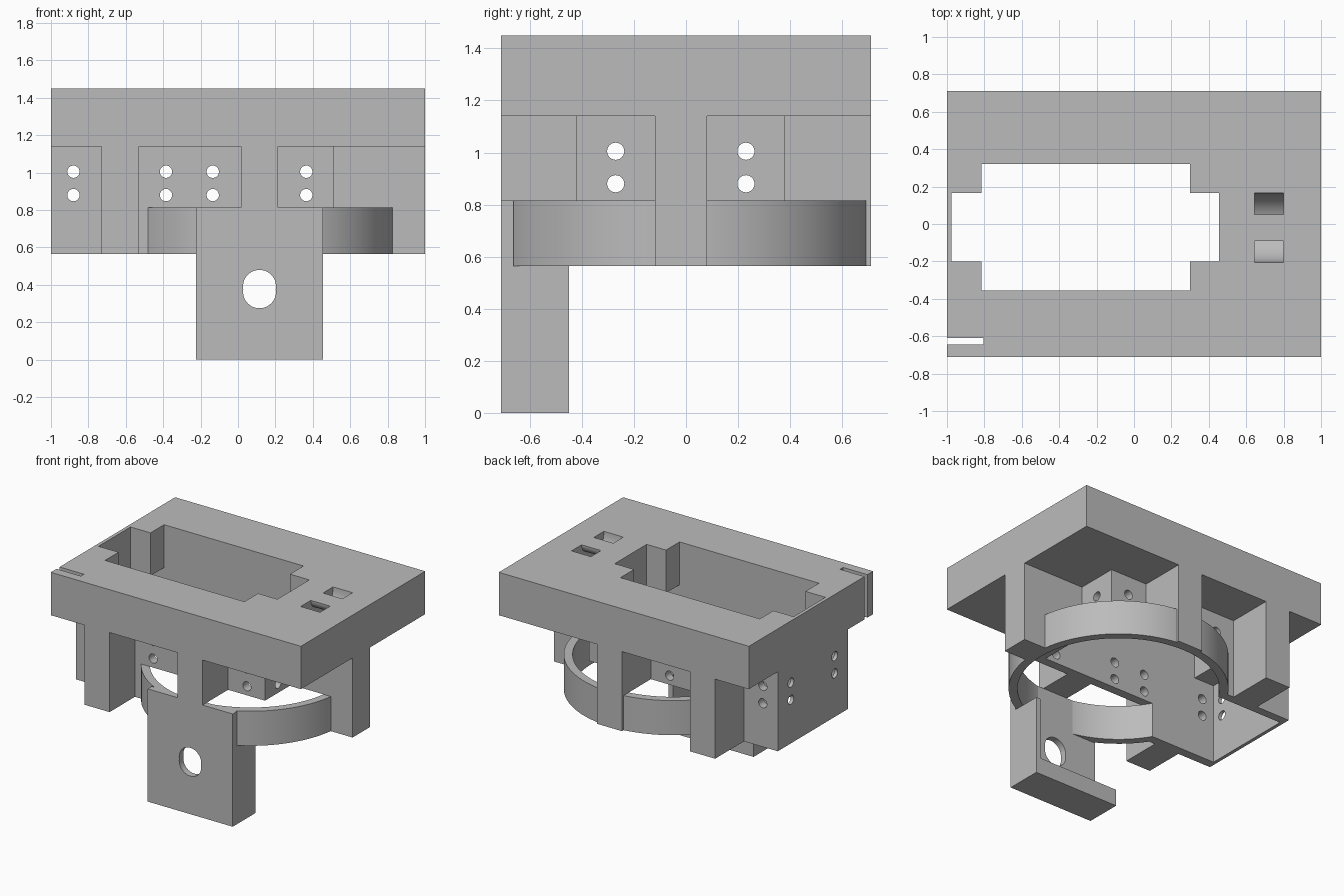
import bpy
import bmesh
import math
from mathutils import Matrix, Vector

if "Cube" in bpy.data.objects:
    bpy.data.objects.remove(bpy.data.objects["Cube"], do_unlink=True)

grey = bpy.data.materials.new("plain_grey")
grey.use_nodes = True
grey.diffuse_color = (0.5, 0.5, 0.5, 1)
grey.node_tree.nodes["Principled BSDF"].inputs["Base Color"].default_value = (0.5, 0.5, 0.5, 1)

CX, CY = 0.115, -0.02            # ring centre
R_OUT, R_IN = 0.718, 0.66
BOTTOM, RING_TOP, PLATE_Z, TOP = 0.565, 0.815, 1.14, 1.45


def finish(name, bm):
    bmesh.ops.recalc_face_normals(bm, faces=bm.faces)
    mesh = bpy.data.meshes.new(name)
    bm.to_mesh(mesh)
    bm.free()
    mesh.materials.append(grey)
    obj = bpy.data.objects.new(name, mesh)
    bpy.context.collection.objects.link(obj)
    return obj


def box(name, x, y, z):
    bm = bmesh.new()
    size = Matrix.Diagonal((x[1] - x[0], y[1] - y[0], z[1] - z[0], 1))
    mid = Vector((sum(x), sum(y), sum(z))) / 2
    bmesh.ops.create_cube(bm, size=1, matrix=Matrix.Translation(mid) @ size)
    return finish(name, bm)


def cylinder(name, centre, radius, length, axis="Z", segments=32):
    turn = {"X": Matrix.Rotation(math.pi / 2, 4, "Y"),
            "Y": Matrix.Rotation(math.pi / 2, 4, "X"),
            "Z": Matrix.Identity(4)}[axis]
    bm = bmesh.new()
    bmesh.ops.create_cone(bm, cap_ends=True, segments=segments, radius1=radius,
                          radius2=radius, depth=length,
                          matrix=Matrix.Translation(centre) @ turn)
    return finish(name, bm)


def activate(obj):
    bpy.ops.object.select_all(action="DESELECT")
    obj.select_set(True)
    bpy.context.view_layer.objects.active = obj


def cut(obj, *cutters):
    for cutter in cutters:
        mod = obj.modifiers.new("cut", "BOOLEAN")
        mod.operation = "DIFFERENCE"
        mod.solver = "EXACT"
        mod.object = cutter
        activate(obj)
        bpy.ops.object.modifier_apply(modifier=mod.name)
        bpy.data.objects.remove(cutter, do_unlink=True)


def ring_clearance():
    return cylinder("cutter", (CX, CY, RING_TOP - 0.25), R_IN, 0.5, segments=96)


# Top plate with stepped opening, edge slot and curved strap tunnel
plate = box("top_plate", (-1, 1), (-0.71, 0.71), (PLATE_Z, TOP))
tunnel = cylinder("cutter", (0.7225, CY, TOP), 0.185, 0.155, "X", 48)
cut(tunnel, cylinder("cutter", (0.7225, CY, TOP), 0.07, 0.3, "X", 48))
cut(plate,
    box("cutter", (-0.815, 0.30), (-0.355, 0.32), (1, 1.6)),
    box("cutter", (-0.975, 0.455), (-0.2, 0.165), (1, 1.6)),
    box("cutter", (-1.1, -0.805), (-0.645, -0.61), (1, 1.6)),
    tunnel)

# Walled frame under the plate, drilled through on both axes
frame = box("mount_frame", (-1, 0.51), (-0.42, 0.38), (BOTTOM, PLATE_Z))
cut(frame,
    box("cutter", (-0.975, 0.455), (-0.355, 0.32), (0.4, 1.3)),
    ring_clearance())
for z in (0.88, 1.005):
    for x in (-0.88, -0.385, -0.135, 0.365):
        cut(frame, cylinder("cutter", (x, 0, z), 0.033, 2, "Y", 24))
    for y in (-0.27, 0.23):
        cut(frame, cylinder("cutter", (-0.25, y, z), 0.033, 2, "X", 24))

# Hanging posts joining plate, frame and ring
posts = [("front_right_post", (-0.73, -0.53), (-0.71, -0.42)),
         ("back_right_post", (-0.73, -0.53), (0.38, 0.71)),
         ("front_post", (0.015, 0.215), (-0.71, -0.42)),
         ("back_post", (0.015, 0.215), (0.38, 0.71)),
         ("side_post", (0.51, 1), (-0.12, 0.08))]
for name, x, y in posts:
    post = box(name, x, y, (BOTTOM, PLATE_Z))
    if x[0] > 0:
        cut(post, ring_clearance())

# Open support ring, interrupted by the frame
mid_z = (BOTTOM + RING_TOP) / 2
ring = cylinder("support_ring", (CX, CY, mid_z), R_OUT, RING_TOP - BOTTOM, segments=96)
for v in ring.data.vertices:
    v.co.y = max(v.co.y, -0.70)
cut(ring,
    cylinder("cutter", (CX, CY, mid_z), R_IN, 1, segments=96),
    box("cutter", (-1.1, -0.3), (-0.42, 0.38), (0.4, 1)))

# Front bracket: face plate with oblong hole, one side wall, foot
face = box("bracket_face", (-0.225, 0.455), (-0.71, -0.663), (0, RING_TOP))
for z in (0.363, 0.392):
    cut(face, cylinder("cutter", (CX, -0.69, z), 0.088, 0.3, "Y", 48))
box("bracket_side", (0.42, 0.455), (-0.71, -0.45), (0, BOTTOM))
box("bracket_foot", (-0.225, 0.455), (-0.71, -0.45), (0, 0.12))

# Smooth the round surfaces, keep hard edges
for obj in (plate, frame, ring, face):
    activate(obj)
    bpy.ops.object.shade_smooth_by_angle(angle=math.radians(30))
